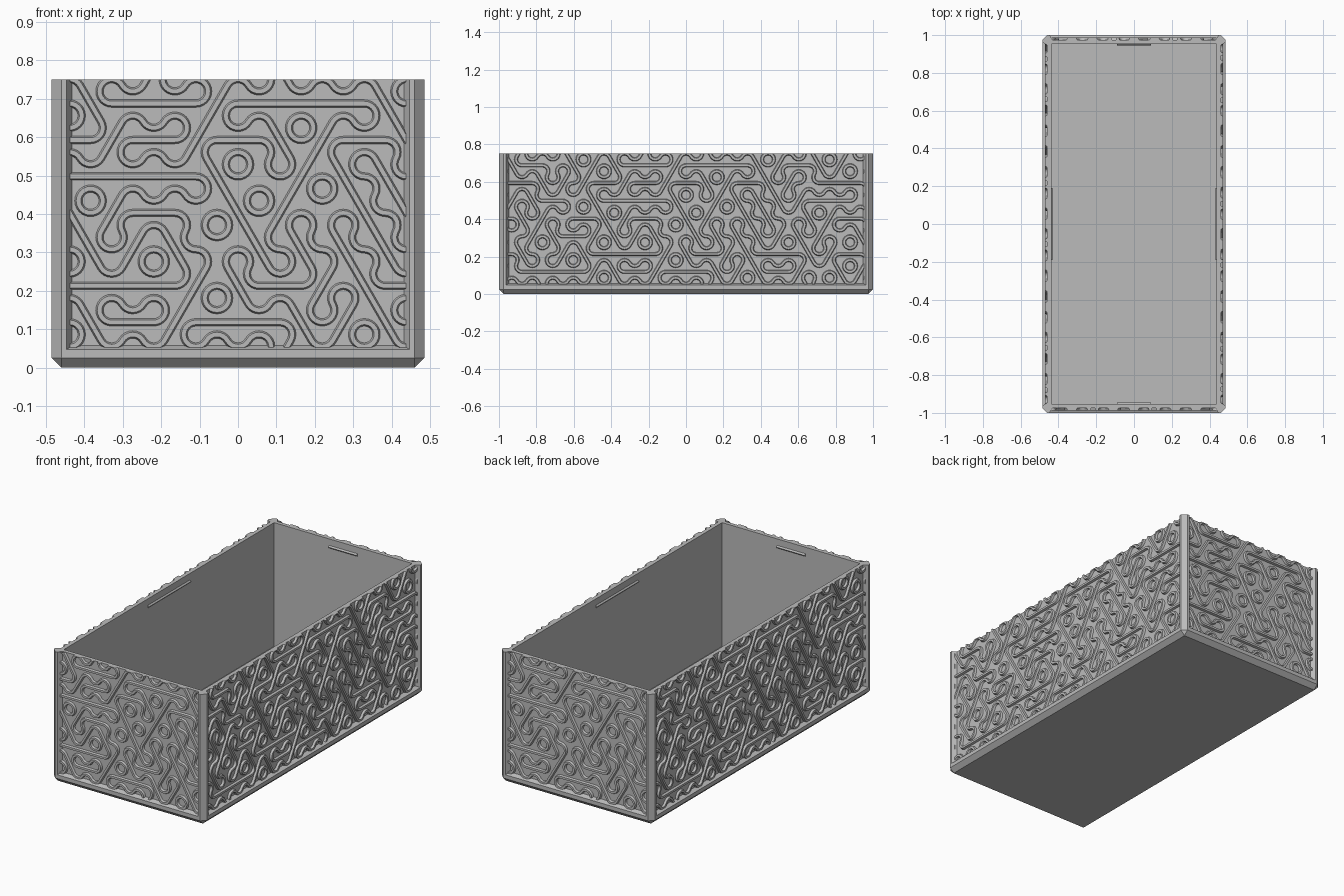
import bpy, bmesh
from math import cos, sin, pi, radians, sqrt
from mathutils import Matrix, Vector

if "Cube" in bpy.data.objects:
    bpy.data.objects.remove(bpy.data.objects["Cube"])

# Overall sizes
HX, HY, TOP = 0.485, 1.0, 0.75
CH = 0.025          # chamfer of corners and bottom edge
DEPTH = 0.025       # how deep the panels sit in the frame
SIDE = 0.0633       # side of one hexagonal pattern tile
ROW0 = 0.118        # height of the second pattern row

grey = bpy.data.materials.new("stone_grey")
grey.use_nodes = True
colour = (0.5, 0.5, 0.5, 1)
grey.diffuse_color = colour
grey.node_tree.nodes["Principled BSDF"].inputs["Base Color"].default_value = colour


def make_object(name, bm, smooth=False):
    bmesh.ops.recalc_face_normals(bm, faces=bm.faces[:])
    me = bpy.data.meshes.new(name)
    bm.to_mesh(me)
    bm.free()
    me.materials.append(grey)
    if smooth:
        me.shade_smooth()
        me.set_sharp_from_angle(angle=radians(35))
    ob = bpy.data.objects.new(name, me)
    bpy.context.collection.objects.link(ob)
    return ob


def hull(name, points):
    bm = bmesh.new()
    for p in points:
        bm.verts.new(p)
    bmesh.ops.convex_hull(bm, input=bm.verts[:])
    bmesh.ops.dissolve_limit(bm, angle_limit=0.01, verts=bm.verts[:], edges=bm.edges[:])
    return make_object(name, bm)


def rect(a, b, z):
    return [(sx * a, sy * b, z) for sx in (-1, 1) for sy in (-1, 1)]


def octagon(z):
    return rect(HX - CH, HY, z) + rect(HX, HY - CH, z)


def carve(ob, cutter):
    mod = ob.modifiers.new("carve", 'BOOLEAN')
    mod.operation = 'DIFFERENCE'
    mod.solver = 'EXACT'
    mod.object = cutter
    bpy.context.view_layer.objects.active = ob
    bpy.ops.object.modifier_apply(modifier=mod.name)
    bpy.data.objects.remove(cutter)


# Box body with chamfered corners and a chamfered foot
body = hull("box_body", octagon(TOP) + octagon(CH) + rect(HX - CH, HY - CH, 0))
carve(body, hull("cavity_cutter", rect(0.438, 0.953, 0.04) + rect(0.438, 0.953, 1)))

# The four panels: name, quarter turns, distance from the middle, half width
panels = [("front", 0, HY, HX), ("left", 1, HX, HY),
          ("back", 2, HY, HX), ("right", 3, HX, HY)]


def turn(quarters):
    return Matrix.Rotation(quarters * pi / 2, 3, 'Z')


# Sunken panels with sloping borders, open at the rim
for name, q, dist, half in panels:
    pts = []
    for depth, inset, z in ((-0.015, 0.029, 0.041), (DEPTH, 0.053, 0.057)):
        for u in (-half + inset, half - inset):
            pts += [turn(q) @ Vector((u, depth - dist, h)) for h in (z, 1)]
    carve(body, hull(name + "_cutter", pts))

# Winding tile pattern, rows from top to bottom:
# H, D, B = a straight line with two arcs; Y, T = three arcs
ROWS = ["HDHBH" "HHDHHBHHH" "HBHDH",
        "BHTBD" "BHHDHHHB" "DHBDT",
        "HHBDD" "HDHDHBDHB" "DYHHB",
        "DBHTB" "HHHBYDBB" "BDHHY",
        "HBDTH" "BDHTBDTBB" "TBDHB",
        "TDBHD" "BDBTBBBB" "DBDTB",
        "HBTDB" "HHHDBHDBH" "HBDHB",
        "YHHHD" "BHDHHBDB" "HDTBD",
        "HHBHH" "HHTHHDHHT" "HBHHD"]
# For each tile: direction of the straight line, corners circled by arcs
TILES = {"H": (0, (1, 4)), "D": (1, (2, 5)), "B": (2, (0, 3)),
         "Y": (None, (0, 2, 4)), "T": (None, (1, 3, 5))}
# Ridge cross-section: offset and height
PROFILE = [(-0.0105, -0.002), (-0.006, 0.012), (0.006, 0.012), (0.0105, -0.002)]


def polar(angle, r):
    return Vector((cos(angle), sin(angle))) * r


def strands(kind):
    """Paths of one tile as lists of (point, sideways direction)."""
    line, corners = TILES[kind]
    if line is not None:
        a = line * pi / 3
        end = polar(a, SIDE * sqrt(3) / 2)
        yield [(end * k, polar(a + pi / 2, 1)) for k in (-1, 1)]
    for c in corners:
        a = c * pi / 3 + pi / 6
        steps = [a + pi + (k / 4 - 1) * pi / 3 for k in range(9)]
        yield [(polar(a, SIDE) + polar(t, SIDE / 2), polar(t, 1)) for t in steps]


def sweep(bm, centre, path):
    rings = []
    for point, side in path:
        ring = []
        for off, height in PROFILE:
            p = centre + point + side * off
            ring.append(bm.verts.new((p.x, -height, p.y)))
        rings.append(ring)
    for r0, r1 in zip(rings, rings[1:]):
        for i in range(len(PROFILE)):
            j = (i + 1) % len(PROFILE)
            bm.faces.new((r0[i], r0[j], r1[j], r1[i]))


def clip(bm, co, normal):
    geom = bm.verts[:] + bm.edges[:] + bm.faces[:]
    res = bmesh.ops.bisect_plane(bm, geom=geom, dist=1e-6, plane_co=co,
                                 plane_no=normal, clear_outer=True)
    return [e for e in res["geom_cut"] if isinstance(e, bmesh.types.BMEdge)]


# Raised winding ridges on each panel
for name, q, dist, half in panels:
    bm = bmesh.new()
    width = half - 0.047
    for i, row in enumerate(ROWS):
        z = ROW0 + (7 - i) * SIDE * 1.5
        for j, kind in enumerate(row):
            u = (j - (len(row) - 1) / 2) * SIDE * sqrt(3)
            if abs(u) < width + SIDE:
                for path in strands(kind):
                    sweep(bm, Vector((u, z)), path)
    bmesh.ops.remove_doubles(bm, verts=bm.verts[:], dist=1e-4)
    clip(bm, (width, 0, 0), (1, 0, 0))
    clip(bm, (-width, 0, 0), (-1, 0, 0))
    clip(bm, (0, 0, 0.052), (0, 0, -1))
    rim = clip(bm, (0, 0, TOP), (0, 0, 1))
    bmesh.ops.edgenet_fill(bm, edges=rim)
    bmesh.ops.translate(bm, verts=bm.verts[:], vec=(0, DEPTH - dist, 0))
    bmesh.ops.rotate(bm, verts=bm.verts[:], matrix=turn(q))
    make_object(name + "_ridges", bm, smooth=True)

# Small wedge-shaped catches inside, just below the rim
for name, q, dist, half in panels:
    wall = 0.953 if dist == HY else 0.438
    length = 0.09 if dist == HY else 0.19
    pts = []
    for u in (-length, length):
        for inward, z in ((-0.002, 0.715), (0.007, 0.705), (-0.002, 0.695)):
            pts.append(turn(q) @ Vector((u, inward - wall, z)))
    hull(name + "_catch", pts)
